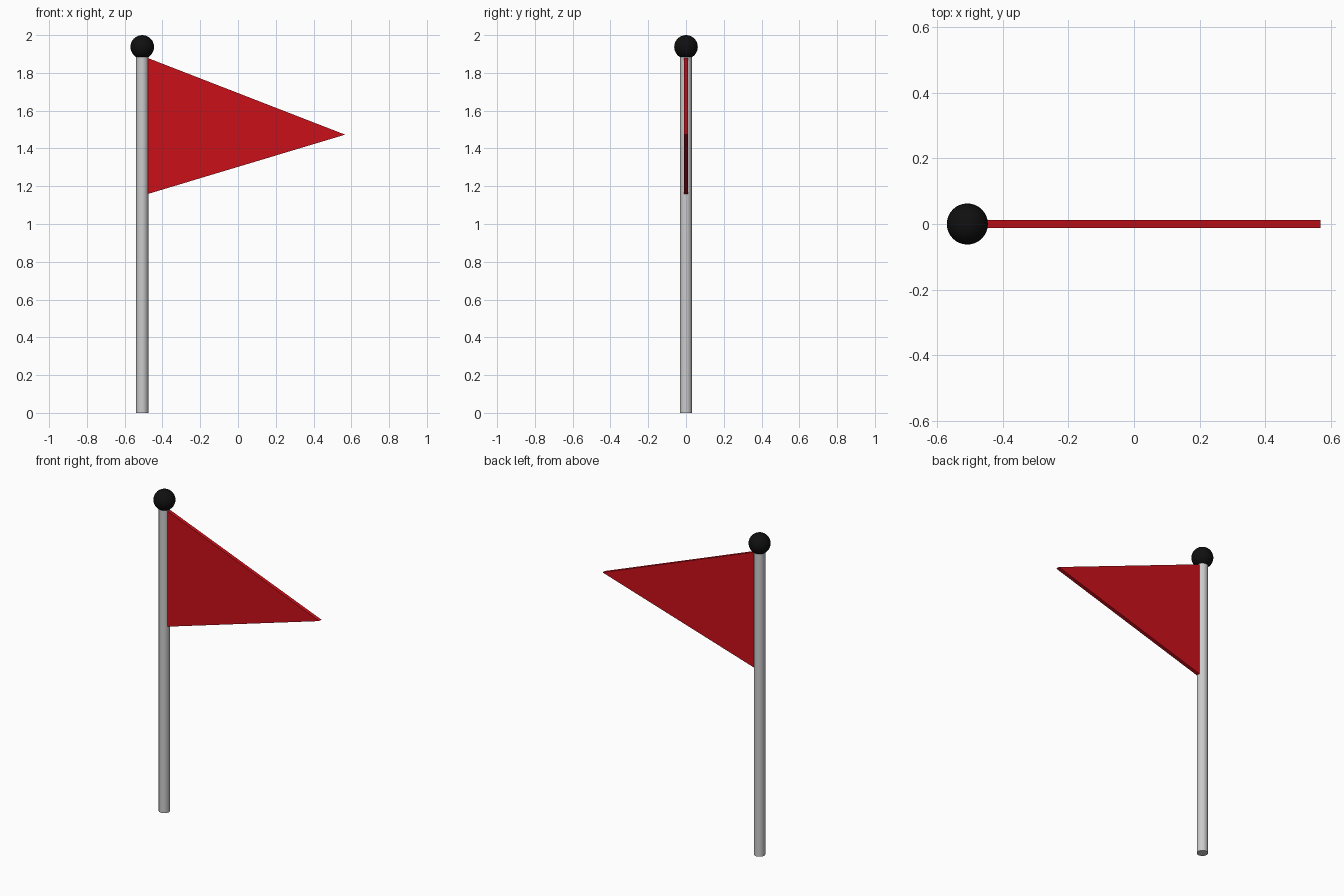
import bpy
import bmesh
import math

if "Cube" in bpy.data.objects:
    bpy.data.objects.remove(bpy.data.objects["Cube"])


def material(name, color):
    mat = bpy.data.materials.new(name)
    mat.diffuse_color = color
    mat.use_nodes = True
    mat.node_tree.nodes["Principled BSDF"].inputs["Base Color"].default_value = mat.diffuse_color
    return mat


def smooth():
    bpy.ops.object.shade_smooth_by_angle(angle=math.radians(35))


POLE_X = -0.507
POLE_R = 0.032
POLE_TOP = 1.888
BALL_R = 0.0625

# Pole
bpy.ops.mesh.primitive_cylinder_add(vertices=32, radius=POLE_R, depth=POLE_TOP,
                                    location=(POLE_X, 0, POLE_TOP / 2))
bpy.context.object.name = "pole"
smooth()

# Ball on top of the pole
bpy.ops.mesh.primitive_uv_sphere_add(segments=32, ring_count=16, radius=BALL_R,
                                     location=(POLE_X, 0, 2 - BALL_R))
ball = bpy.context.object
ball.name = "pole_ball"
ball.data.materials.append(material("black", (0.005, 0.005, 0.005, 1)))
smooth()

# Triangular pennant: outline in x/z, extruded through its thickness
HALF = 0.0115
outline = [(-0.481, 1.158), (0.567, 1.473), (-0.481, 1.88)]
bm = bmesh.new()
face = bm.faces.new([bm.verts.new((x, -HALF, z)) for x, z in outline])
side = bmesh.ops.extrude_face_region(bm, geom=[face])
moved = [v for v in side["geom"] if isinstance(v, bmesh.types.BMVert)]
bmesh.ops.translate(bm, verts=moved, vec=(0, 2 * HALF, 0))
bmesh.ops.recalc_face_normals(bm, faces=bm.faces)
mesh = bpy.data.meshes.new("flag")
bm.to_mesh(mesh)
bm.free()
flag = bpy.data.objects.new("flag", mesh)
bpy.context.collection.objects.link(flag)
flag.data.materials.append(material("red", (0.6, 0.005, 0.01, 1)))
